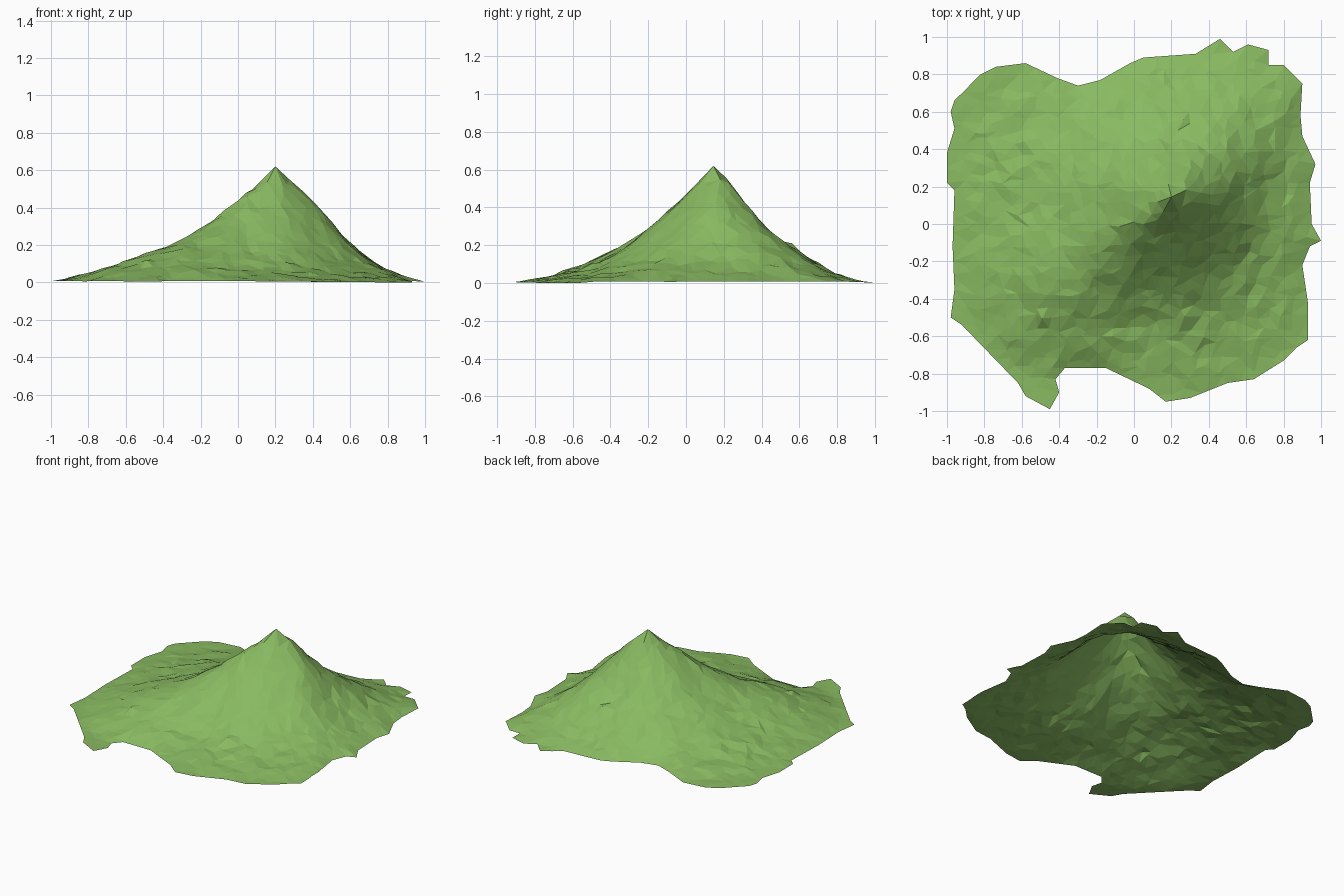
import bpy
import bmesh
import math
import random
from mathutils import Vector, noise
from mathutils.geometry import delaunay_2d_cdt, intersect_point_line

random.seed(4)

default_cube = bpy.data.objects.get("Cube")
if default_cube:
    bpy.data.objects.remove(default_cube)

# Ragged shoreline seen from above, counter-clockwise
SHORE = [
    (1, -.09), (.95, 0), (.94, .22), (.97, .32), (.9, .47), (.89, .58), (.9, .75),
    (.8, .85), (.72, .85), (.72, .93), (.61, .96), (.53, .92), (.46, .99), (.33, .91),
    (.05, .89), (-.02, .86), (-.18, .77), (-.3, .74), (-.41, .78), (-.58, .86),
    (-.74, .84), (-.82, .8), (-.96, .66), (-.98, .6), (-.96, .51), (-1, .38),
    (-1, .22), (-.96, .18), (-.97, -.12), (-.96, -.35), (-.98, -.5), (-.92, -.54),
    (-.62, -.85), (-.58, -.92), (-.45, -.99), (-.4, -.9), (-.42, -.83), (-.37, -.77),
    (-.15, -.77), (.08, -.88), (.17, -.95), (.3, -.93), (.5, -.85), (.64, -.83),
    (.8, -.73), (.87, -.66), (.93, -.62), (.93, -.42), (.9, -.22), (.94, -.12)]

# Slope profiles: bearing in degrees from +x, reach, then heights at STEPS of the reach
PEAK = Vector((.2, .145))
TOP = .625
STEPS = [0, .1, .2, .35, .5, .65, .8, 1]
SLOPES = [
    (0, .76, .55, .485, .37, .225, .125, .065, .01),
    (45, .97, .55, .44, .295, .195, .105, .05, .01),
    (90, .78, .56, .43, .29, .21, .135, .055, .008),
    (135, 1.05, .5, .39, .25, .16, .09, .05, .015),
    (180, 1.18, .5, .4, .255, .165, .11, .06, .015),
    (216, 1.25, .52, .43, .31, .215, .16, .09, .012),
    (265, 1.05, .52, .41, .27, .15, .075, .04, .01),
    (315, 1.02, .5, .385, .235, .125, .065, .035, .005)]


def profile_height(reach, heights, distance):
    """Height along one slope at a distance from the peak."""
    t = min(distance / reach, 1)
    heights = [TOP, *heights]
    for i in range(len(STEPS) - 1):
        if t <= STEPS[i + 1]:
            f = (t - STEPS[i]) / (STEPS[i + 1] - STEPS[i])
            return heights[i] + f * (heights[i + 1] - heights[i])
    return heights[-1]


def terrain_height(p, rim):
    """Blend the slopes either side of the point, easing down to the shore."""
    offset = p - PEAK
    bearing = math.degrees(math.atan2(offset.y, offset.x)) % 360
    i = max(k for k, slope in enumerate(SLOPES) if slope[0] <= bearing)
    near, far = SLOPES[i], SLOPES[(i + 1) % len(SLOPES)]
    f = (bearing - near[0]) / ((far[0] - near[0]) % 360)
    f = (1 - math.cos(f * math.pi)) / 2
    reach, *heights = [a + f * (b - a) for a, b in zip(near[1:], far[1:])]
    shore_limit = .012 + rim * .35 + rim * rim * 1.6
    return min(profile_height(reach, heights, offset.length), shore_limit)


def split_outline(points, longest):
    """Divide long shoreline edges evenly."""
    result = []
    for i, start in enumerate(points):
        a, b = Vector(start), Vector(points[(i + 1) % len(points)])
        count = max(1, math.ceil((b - a).length / longest))
        result += [a.lerp(b, k / count) for k in range(count)]
    return result


def is_inside(p, outline):
    inside = False
    for i, a in enumerate(outline):
        b = outline[i - 1]
        if (a.y > p.y) != (b.y > p.y):
            if p.x < (b.x - a.x) * (p.y - a.y) / (b.y - a.y) + a.x:
                inside = not inside
    return inside


def shore_distance(p, outline):
    best = 9
    for i, a in enumerate(outline):
        _, f = intersect_point_line(p, outline[i - 1], a)
        nearest = outline[i - 1].lerp(a, min(max(f, 0), 1))
        best = min(best, (p - nearest).length)
    return best


# Scatter irregular ground points, packed as staggered rows
shore = split_outline(SHORE, .09)
ground = [PEAK.copy()]
spacing = .064
for row in range(-18, 19):
    for col in range(-17, 18):
        p = Vector((col + (row % 2) / 2, row * .87)) * spacing
        p += Vector((random.uniform(-1, 1), random.uniform(-1, 1))) * spacing * .36
        clear_of_peak = (p - PEAK).length > spacing * .6
        if clear_of_peak and is_inside(p, shore) and shore_distance(p, shore) > .03:
            ground.append(p)

points, _, faces, *_ = delaunay_2d_cdt(
    shore + ground, [], [list(range(len(shore)))], 1, 1e-5)

# Raise the sheet into a hill with rough, faceted slopes
bm = bmesh.new()
verts = []
for p in points:
    p = Vector(p[:2])
    rim = shore_distance(p, shore)
    shelter = min(1, rim / .15, (p - PEAK).length / .2)
    rough = noise.noise(Vector((p.x, p.y, 0)) * 7) * .01 + random.uniform(-.006, .006)
    z = terrain_height(p, rim) + rough * shelter
    verts.append(bm.verts.new((p.x, p.y, max(0, z))))
for face in faces:
    bm.faces.new([verts[i] for i in face])

# A few small crags stand out of the slopes
for spot in [(-.59, .41), (.27, .55), (-.08, .01), (-.49, -.52), (.27, -.52)]:
    crag = min(verts, key=lambda v: (v.co.to_2d() - Vector(spot)).length)
    crag.co.z += .018

lowest = min(v.co.z for v in verts)
for v in verts:
    v.co.z -= lowest
bmesh.ops.recalc_face_normals(bm, faces=bm.faces)
if sum(f.normal.z for f in bm.faces) < 0:
    bmesh.ops.reverse_faces(bm, faces=bm.faces)

mesh = bpy.data.meshes.new("mountain")
bm.to_mesh(mesh)
bm.free()
mountain = bpy.data.objects.new("mountain", mesh)
bpy.context.collection.objects.link(mountain)

# Grass colour
grass = bpy.data.materials.new("grass_green")
grass.use_nodes = True
colour = (.25, .49, .12, 1)
grass.diffuse_color = colour
grass.node_tree.nodes["Principled BSDF"].inputs["Base Color"].default_value = colour
mesh.materials.append(grass)
